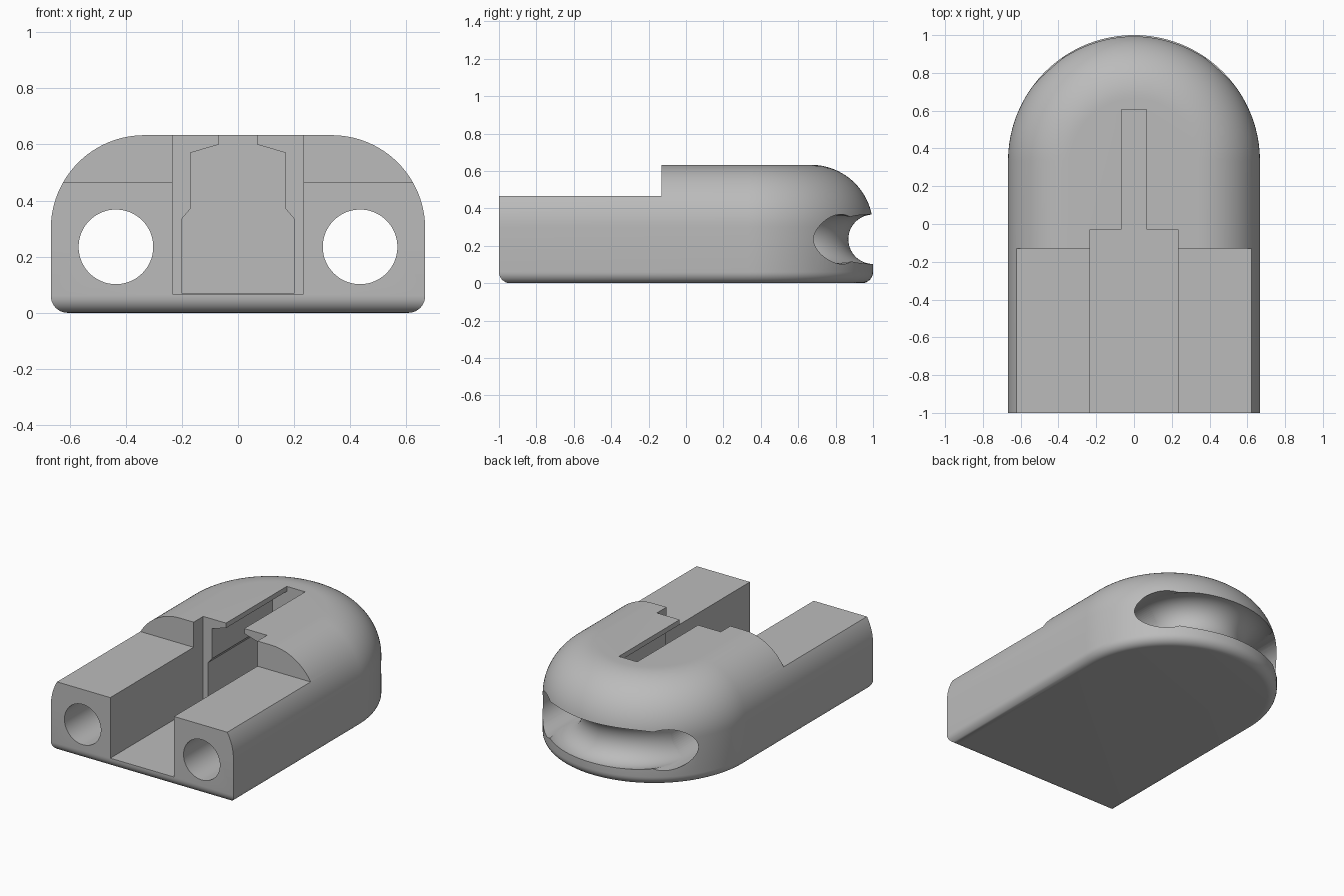
import bpy, bmesh
from math import sin, cos, pi, radians
from mathutils import Vector

cube = bpy.data.objects.get("Cube")
if cube:
    bpy.data.objects.remove(cube)

grey = bpy.data.materials.new("plain grey")
grey.use_nodes = True
COLOUR = (0.5, 0.5, 0.5, 1)
grey.diffuse_color = COLOUR
grey.node_tree.nodes["Principled BSDF"].inputs["Base Color"].default_value = COLOUR

HALF_W, ARC_Y, HEIGHT = 0.667, 0.333, 0.633
HOLE_X, HOLE_Z, HOLE_R = 0.435, 0.235, 0.133


def loft(name, rings):
    """Solid skinned over closed rings with equal point counts."""
    bm = bmesh.new()
    loops = [[bm.verts.new(p) for p in ring] for ring in rings]
    n = len(loops[0])
    for a, b in zip(loops, loops[1:]):
        for i in range(n):
            j = (i + 1) % n
            bm.faces.new((a[i], a[j], b[j], b[i]))
    bm.faces.new(loops[0][::-1])
    bm.faces.new(loops[-1])
    bmesh.ops.recalc_face_normals(bm, faces=bm.faces)
    mesh = bpy.data.meshes.new(name)
    bm.to_mesh(mesh)
    bm.free()
    mesh.materials.append(grey)
    obj = bpy.data.objects.new(name, mesh)
    bpy.context.collection.objects.link(obj)
    return obj


def prism(name, outline, y0, y1):
    """Extrude an (x, z) outline along y."""
    return loft(name, [[(x, y, z) for x, z in outline] for y in (y0, y1)])


def box_outline(w, z0, z1):
    return [(-w, z0), (w, z0), (w, z1), (-w, z1)]


def circle(r, steps=64):
    return [(r * cos(2 * pi * i / steps), r * sin(2 * pi * i / steps)) for i in range(steps)]


# Body: round-backed plan, small bottom fillet and large top fillet
def plan(inset, z, front):
    r = HALF_W - inset
    arc = [(r * cos(pi * i / 72), ARC_Y + r * sin(pi * i / 72), z) for i in range(73)]
    return [(-r, front, z), (r, front, z)] + arc


low, top = 0.06, 0.333
rings = []
for i in range(9):
    a = radians(90 * i / 8)
    inset = low * (1 - sin(a))
    rings.append(plan(inset, low * (1 - cos(a)), -1 + inset))
for i in range(25):
    a = radians(90 * i / 24)
    rings.append(plan(top * (1 - cos(a)), HEIGHT - top + top * sin(a), -1))
body = loft("clip_body", rings)

# Cutters: lowered front deck, open channel, stepped slot
cutters = [
    prism("deck_cutter", box_outline(1, 0.467, 1), -1.5, -0.13),
    prism("channel_cutter", box_outline(0.233, 0.067, 1), -1.5, -0.03),
]
side = [(0.2, 0.068), (0.2, 0.335), (0.17, 0.37), (0.17, 0.57), (0.067, 0.6), (0.067, 0.8)]
slot = side + [(-x, z) for x, z in reversed(side)]
cutters.append(prism("slot_cutter", slot, -0.04, 0.605))

# Two cord holes joined by a curved groove around the back
for label, s in (("left", 1), ("right", -1)):
    ring = [(s * HOLE_X + x, HOLE_Z + z) for x, z in circle(HOLE_R)]
    cutters.append(prism(label + "_hole_cutter", ring, -1.5, 1.5))
groove = []
for i in range(65):
    a = pi * i / 64
    out = Vector((cos(a), sin(a), 0))
    centre = Vector((0, 1 - HOLE_X, HOLE_Z)) + out * HOLE_X
    groove.append([centre + out * u + Vector((0, 0, v)) for u, v in circle(HOLE_R - 0.001)])
cutters.append(loft("groove_cutter", groove))

# Carve the body, then drop the cutters
bpy.ops.object.select_all(action='DESELECT')
bpy.context.view_layer.objects.active = body
body.select_set(True)
for cutter in cutters:
    cutter.hide_render = True
    mod = body.modifiers.new(cutter.name, 'BOOLEAN')
    mod.operation = 'DIFFERENCE'
    mod.solver = 'EXACT'
    mod.object = cutter
    bpy.ops.object.modifier_apply(modifier=mod.name)
    bpy.data.objects.remove(cutter)

bpy.ops.object.shade_smooth_by_angle(angle=radians(30))
